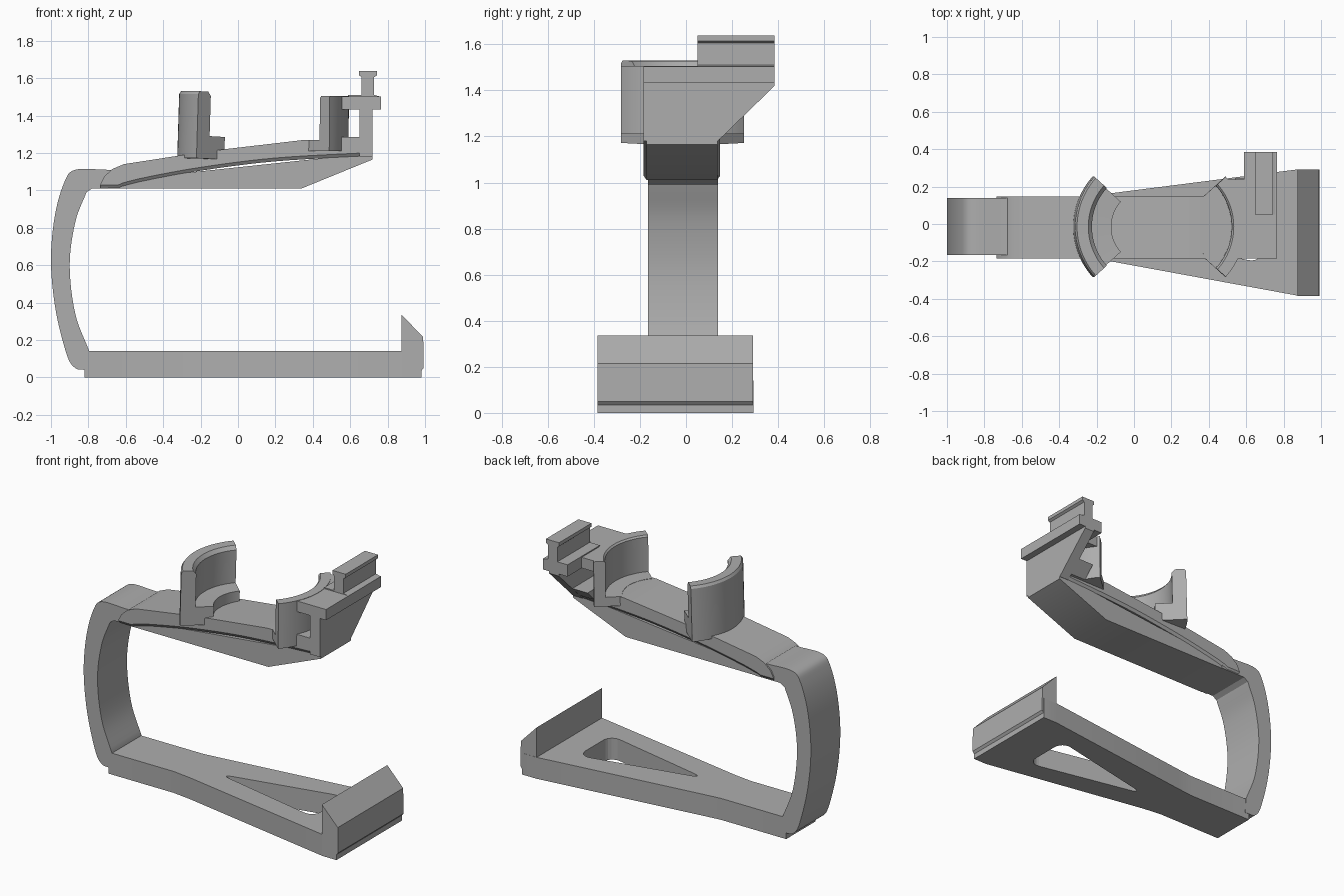
import bpy, bmesh, math
from mathutils import Vector

cube = bpy.data.objects.get("Cube")
if cube:
    bpy.data.objects.remove(cube, do_unlink=True)

GREY = (0.42, 0.42, 0.42, 1)
grey = bpy.data.materials.new("plain grey")
grey.use_nodes = True
grey.diffuse_color = GREY
grey.node_tree.nodes["Principled BSDF"].inputs["Base Color"].default_value = GREY
parts = []


def finish(name, bm):
    bmesh.ops.recalc_face_normals(bm, faces=bm.faces)
    mesh = bpy.data.meshes.new(name)
    bm.to_mesh(mesh)
    bm.free()
    mesh.materials.append(grey)
    obj = bpy.data.objects.new(name, mesh)
    bpy.context.collection.objects.link(obj)
    parts.append(obj)
    return obj


def loft(name, sections):
    """Skin a row of matching closed sections and cap both ends."""
    bm = bmesh.new()
    rings = [[bm.verts.new(p) for p in s] for s in sections]
    for a, b in zip(rings, rings[1:]):
        for i in range(len(a)):
            j = (i + 1) % len(a)
            bm.faces.new((a[i], a[j], b[j], b[i]))
    bm.faces.new(rings[0])
    bm.faces.new(rings[-1])
    return finish(name, bm)


def prism(name, outline, axis, lo, hi):
    """Extrude a flat outline along one axis."""
    def place(p, d):
        q = list(p)
        q.insert("xyz".index(axis), d)
        return q
    return loft(name, [[place(p, d) for p in outline] for d in (lo, hi)])


def spline(points, steps=6):
    """Smooth curve through the points."""
    p = [Vector(q) for q in points]
    p = [2 * p[0] - p[1]] + p + [2 * p[-1] - p[-2]]
    out = []
    for a, b, c, d in zip(p, p[1:], p[2:], p[3:]):
        for k in range(steps):
            t = k / steps
            out.append((2 * b + (c - a) * t + (2 * a - 5 * b + 4 * c - d) * t ** 2
                        + (3 * b - a - 3 * c + d) * t ** 3) / 2)
    return out + [p[-2]]


def height(points, x):
    """Height of a polyline at x."""
    for a, b in zip(points, points[1:]):
        if x <= b[0]:
            t = max(0, (x - a[0]) / (b[0] - a[0]))
            return a[1] + (b[1] - a[1]) * t
    return points[-1][1]


def jaw(name, centre_x, side, profile, lean):
    """Sweep a (radius, z) profile through an arc on one side of a centre."""
    sections = []
    for k in range(25):
        a = math.radians(-42 + 84 * k / 24)
        sections.append([(centre_x + side * r * math.cos(a) + lean * (z - 1.17),
                          -0.015 + r * math.sin(a), z) for r, z in profile])
    return loft(name, sections)


# Base plate, flared toward the stop, with a rounded triangular window
base = prism("base_plate", [(-0.82, -0.165), (-0.35, -0.165), (-0.22, -0.182),
             (0.875, -0.383), (0.98, -0.383), (0.98, 0.292), (0.875, 0.292),
             (-0.22, 0.152), (-0.35, 0.137), (-0.82, 0.137)], "z", 0, 0.14)
cutter = prism("window_cutter", [(-0.1, -0.04), (0.69, -0.21), (0.69, 0.13)],
               "z", -0.1, 0.3)
bm = bmesh.new()
bm.from_mesh(cutter.data)
uprights = [e for e in bm.edges if abs(e.verts[0].co.z - e.verts[1].co.z) > 0.1]
bmesh.ops.bevel(bm, geom=uprights, offset=0.08, segments=6, profile=0.5, affect="EDGES")
bm.to_mesh(cutter.data)
bm.free()
parts.remove(cutter)
cutter.hide_render = True
cutter.hide_set(True)
cut = base.modifiers.new("window", "BOOLEAN")
cut.object = cutter
cut.operation = "DIFFERENCE"
cut.solver = "EXACT"

# Wedge stop at the end of the base
prism("end_stop", [(0.875, 0), (0.875, 0.335), (0.99, 0.215), (0.993, 0.05),
                   (0.98, 0.035), (0.98, 0)], "y", -0.384, 0.291)

# Curved upright arm
outer = spline([(-0.82, 0.04), (-0.87, 0.05), (-0.915, 0.12), (-0.975, 0.36),
                (-1, 0.62), (-0.98, 0.86), (-0.93, 1.04), (-0.87, 1.11), (-0.7, 1.11)])
inner = spline([(-0.81, 0.99), (-0.87, 0.83), (-0.9, 0.6), (-0.87, 0.34), (-0.795, 0.14)])
prism("curved_arm", [*outer, (-0.6, 1.11), (-0.6, 1.01), (-0.78, 1.01), *inner,
                     (-0.79, 0.04)], "y", -0.165, 0.139)

# Upper beam: narrow keel under a wider shell with a chamfered lower lip
seam = spline([(-0.64, 1.015), (-0.5, 1.05), (-0.2, 1.105), (0.2, 1.155), (0.72, 1.185)])
crown = [(-0.735, 1.035), (-0.715, 1.075), (-0.67, 1.115), (-0.61, 1.14), (-0.3, 1.188),
         (-0.07, 1.22), (0.34, 1.268), (0.72, 1.27)]
prism("beam_keel", [(-0.7, 1.01), (0.34, 1.01), (0.72, 1.165), (0.72, 1.2),
                    (-0.5, 1.07)], "y", -0.172, 0.136)
stations = sorted({round(p[0], 3) for p in crown} | {round(p[0], 3) for p in seam})
L, R, LIP = -0.184, 0.148, 0.013
shell = []
for x in stations:
    top, low = height(crown, x), height(seam, x) if x > -0.64 else 1.011
    mid = min(low + 0.018, top - 0.003)
    shell.append([(x, L, top), (x, R, top), (x, R, mid), (x, R - LIP, low),
                  (x, L + LIP, low), (x, L, mid)])
loft("beam_shell", shell)

# Two facing curved jaws
jaw("left_jaw", 0.075, -1, [(0.2, 1.165), (0.2, 1.285), (0.31, 1.29), (0.31, 1.505),
    (0.33, 1.528), (0.39, 1.53), (0.4, 1.515), (0.4, 1.172)], 0.03)
jaw("right_jaw", 0.19, 1, [(0.23, 1.21), (0.23, 1.27), (0.33, 1.27), (0.33, 1.495),
    (0.34, 1.505), (0.4, 1.505), (0.4, 1.21)], 0.01)

# Rail bracket: web, lower flange, top plate
prism("bracket_web", [(-0.184, 1.18), (0.138, 1.18), (0.385, 1.42), (0.385, 1.5),
                      (-0.184, 1.5)], "x", 0.65, 0.72)
prism("bracket_flange", [(-0.184, 1.21), (0.168, 1.21), (0.245, 1.285),
                         (-0.184, 1.285)], "x", 0.54, 0.66)
prism("bracket_plate", [(0.54, -0.184), (0.765, -0.184), (0.765, 0.385),
                        (0.587, 0.385), (0.587, 0.238), (0.48, 0.238), (0.56, 0.14)],
      "z", 1.433, 1.503)

# T-shaped rail on the plate
prism("top_rail", [(0.587, 1.49), (0.587, 1.51), (0.66, 1.51), (0.66, 1.605),
                   (0.648, 1.615), (0.648, 1.638), (0.743, 1.638), (0.743, 1.615),
                   (0.728, 1.605), (0.728, 1.51), (0.765, 1.5), (0.765, 1.49)],
      "y", 0.05, 0.385)

# Smooth the curves and keep the corners crisp
bpy.ops.object.select_all(action="DESELECT")
for obj in parts:
    obj.select_set(True)
bpy.context.view_layer.objects.active = parts[0]
bpy.ops.object.shade_smooth_by_angle(angle=math.radians(25))
